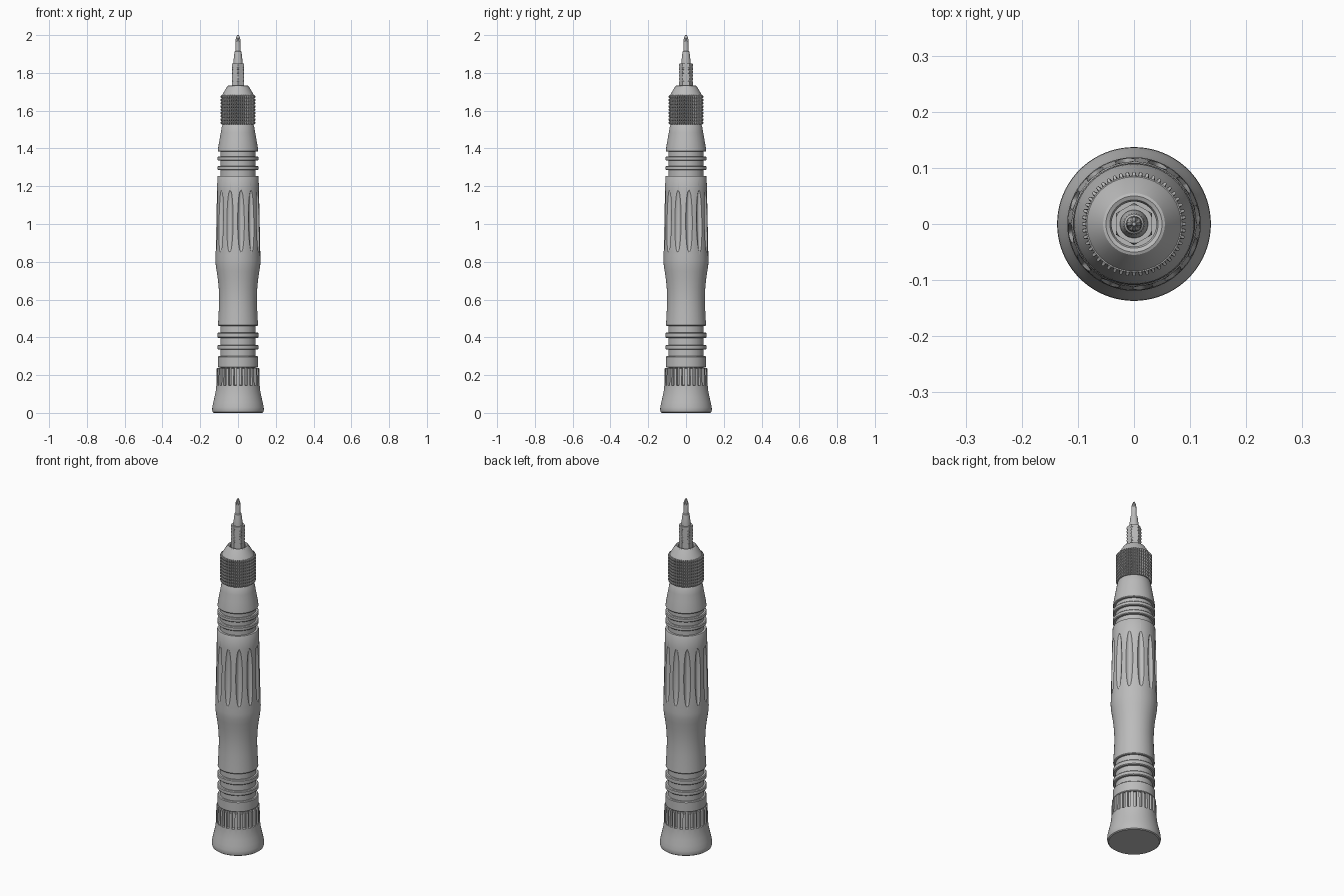
import bpy, bmesh
from math import cos, sin, pi, sqrt

old = bpy.data.objects.get("Cube")
if old:
    bpy.data.objects.remove(old, do_unlink=True)

steel = bpy.data.materials.new("satin grey")
steel.use_nodes = True
GREY = (0.5, 0.5, 0.5, 1)
steel.diffuse_color = GREY
steel.node_tree.nodes["Principled BSDF"].inputs["Base Color"].default_value = GREY


def lathe(name, profile, repeats, fractions, shape=None, turn=0.0):
    """Revolve (radius, z) points; shape() bends the repeating sector."""
    bm = bmesh.new()
    rows = []
    for r, z in profile:
        row = []
        for k in range(repeats):
            for f in fractions:
                g, q = shape(f, r, z) if shape else (f, r)
                a = 2 * pi * (k + g + turn) / repeats
                row.append(bm.verts.new((q * cos(a), q * sin(a), z)))
        rows.append(row)
    n = len(rows[0])
    for low, high in zip(rows, rows[1:]):
        for i in range(n):
            j = (i + 1) % n
            bm.faces.new((low[i], low[j], high[j], high[i]))
    bm.faces.new(rows[0][::-1])
    bm.faces.new(rows[-1])
    mesh = bpy.data.meshes.new(name)
    bm.to_mesh(mesh)
    bm.free()
    mesh.materials.append(steel)
    obj = bpy.data.objects.new(name, mesh)
    bpy.context.collection.objects.link(obj)
    bpy.ops.object.select_all(action="DESELECT")
    obj.select_set(True)
    bpy.context.view_layer.objects.active = obj
    bpy.ops.object.shade_smooth_by_angle(angle=pi / 6)
    return obj


def even(n):
    return [i / n for i in range(n)]


def band(low, high, r, b=0.004):
    """Raised ring with bevelled rims, standing on the groove floor."""
    return [(FLOOR, low), (r - b, low), (r, low + b),
            (r, high - b), (r - b, high), (FLOOR, high)]


FLOOR = 0.094

# Swivel end cap with slots open at the top
SLOT_LOW = 0.145


def slots(f, r, z):
    cut = 0.25 < f < 0.75 and z > SLOT_LOW and r > 0.1
    return f, (0.099 if cut else r)


lathe("end_cap",
      [(0.129, 0), (0.134, 0.004), (0.137, 0.015), (0.136, 0.03), (0.131, 0.055),
       (0.124, 0.085), (0.118, 0.115), (0.115, SLOT_LOW), (0.115, SLOT_LOW + 0.002),
       (0.114, 0.19), (0.113, 0.234), (0.110, 0.238), (0.09, 0.238)],
      24, [0, 0.12, 0.24, 0.26, 0.42, 0.58, 0.74, 0.76, 0.88], slots)

# Handle: grooved bands, waisted grip with flutes, tapered neck
FLUTE_LOW, FLUTE_HIGH = 0.85, 1.18


def flutes(f, r, z):
    s = 2 * f - 1
    t = (2 * z - FLUTE_LOW - FLUTE_HIGH) / (FLUTE_HIGH - FLUTE_LOW)
    swell = sqrt(max(0, 1 - t * t))
    half = 0.02 + 0.28 * swell
    edge = 0.625
    if abs(s) <= edge:
        u = s / edge
        return 0.5 + u * half, r - 0.013 * swell * (1 - u * u)
    u = (abs(s) - edge) / (1 - edge)
    off = half + (0.5 - half) * u
    return 0.5 + (off if s > 0 else -off), r


handle = [(0.09, 0.22)]
handle += band(0.24, 0.30, 0.107)
handle += band(0.335, 0.36, 0.108) + band(0.397, 0.425, 0.108)
handle += [(FLOOR, 0.46), (0.103, 0.46), (0.106, 0.464), (0.104, 0.5), (0.101, 0.56),
           (0.1, 0.61), (0.102, 0.66), (0.107, 0.71), (0.113, 0.75),
           (0.118, 0.785), (0.119, 0.81), (0.118, 0.835)]
STEPS = 26
handle += [(0.118 - 0.007 * i / STEPS, FLUTE_LOW + (FLUTE_HIGH - FLUTE_LOW) * i / STEPS)
           for i in range(STEPS + 1)]
handle += [(0.109, 1.25), (0.106, 1.255), (FLOOR, 1.255)]
handle += band(1.285, 1.308, 0.108) + band(1.335, 1.358, 0.108)
handle += [(FLOOR, 1.383), (0.104, 1.383), (0.107, 1.387), (0.105, 1.405),
           (0.098, 1.445), (0.091, 1.485), (0.085, 1.52), (0.08, 1.528)]
lathe("handle", handle, 12, even(16), flutes, -7 / 30)

# Knurled chuck sleeve
KNURL_LOW, KNURL_HIGH, RIDGES = 1.527, 1.682, 9
pitch = (KNURL_HIGH - KNURL_LOW) / RIDGES
knurl = [(0.08, KNURL_LOW)]
for i in range(RIDGES):
    z = KNURL_LOW + i * pitch
    knurl += [(0.086, z), (0.093, z + pitch * 0.3), (0.093, z + pitch * 0.7)]
knurl += [(0.086, KNURL_HIGH), (0.078, KNURL_HIGH)]


def teeth(f, r, z):
    return f, (r - 0.009 if 0.3 < f < 0.7 and r > 0.09 else r)


lathe("chuck_knurl", knurl, 48, [0, 0.2, 0.4, 0.6, 0.8], teeth)

# Chuck nose with a recessed mouth
lathe("chuck_nose",
      [(0.08, 1.67), (0.084, 1.682), (0.08, 1.69), (0.059, 1.725), (0.055, 1.731),
       (0.05, 1.733), (0.043, 1.73), (0.04, 1.724), (0.04, 1.7)], 64, [0])


# Hexagonal bit shank, notched along its corners
def hexagon(f, r, z):
    return f, min(r, 0.0325 / cos((min(f, 1 - f) - 0.5) * pi / 3))


shank = [(0.05, 1.69)]
for i in range(5):
    z = 1.755 + i * 0.018
    shank += [(0.05, z), (0.0345, z + 0.001), (0.0345, z + 0.007), (0.05, z + 0.008)]
shank += [(0.05, 1.845), (0.034, 1.851)]
lathe("bit_shank", shank, 6, even(12), hexagon, -0.5)

# Stepped bit with a cross tip
TIP_LOW = 1.955


def cross(f, r, z):
    if z <= TIP_LOW:
        return f, r
    deep = min(1, (z - TIP_LOW) / 0.02)
    return f, r * (1 - 0.5 * deep * max(0, 1 - abs(2 * f - 1) * 1.6))


lathe("bit_tip",
      [(0.025, 1.845), (0.025, 1.858), (0.022, 1.88), (0.019, 1.908), (0.0175, 1.914),
       (0.014, 1.917), (0.013, 1.925), (0.0135, TIP_LOW), (0.0135, 1.967),
       (0.0125, 1.978), (0.009, 1.99), (0.004, 2.0)], 4, even(12), cross)
